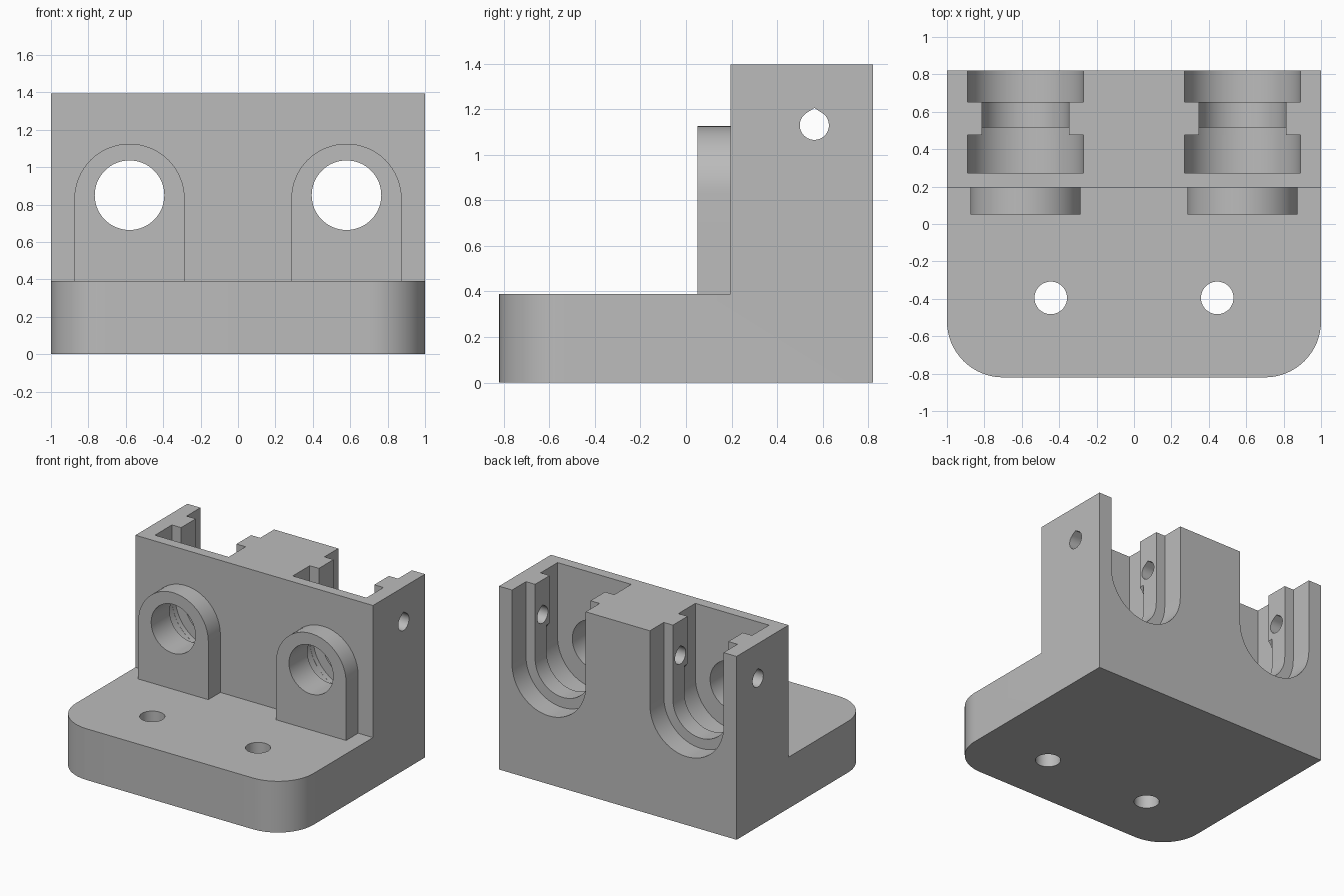
import bpy, bmesh
from math import sin, cos, pi, radians
from mathutils import Vector

cube = bpy.data.objects.get("Cube")
if cube:
    bpy.data.objects.remove(cube, do_unlink=True)

grey = bpy.data.materials.new("light grey")
grey.use_nodes = True
grey.diffuse_color = (0.5, 0.5, 0.5, 1)
grey.node_tree.nodes["Principled BSDF"].inputs["Base Color"].default_value = (0.5, 0.5, 0.5, 1)

BORE_X = 0.58      # sideways position of each bore
ARCH_Z = 0.83      # centre height of the arches


def arc(u, v, r, start, end, n=32):
    """Points on an arc, angles in degrees."""
    angles = [radians(start + (end - start) * i / n) for i in range(n + 1)]
    return [(u + r * cos(a), v + r * sin(a)) for a in angles]


def circle(u, v, r, n=64):
    return arc(u, v, r, 0, 360, n)[:-1]


def slot(u, r):
    """U-shaped outline, open far above the wall."""
    return arc(u, ARCH_Z, r, 180, 360) + [(u + r, 1.6), (u - r, 1.6)]


def prism(name, outline, axis, a, b):
    """Extrude a flat outline along an axis from a to b."""
    def place(u, v):
        return {"x": (a, u, v), "y": (u, a, v), "z": (u, v, a)}[axis]
    bm = bmesh.new()
    face = bm.faces.new([bm.verts.new(place(u, v)) for u, v in outline])
    out = bmesh.ops.extrude_face_region(bm, geom=[face])
    step = Vector([(b - a) if k == axis else 0 for k in "xyz"])
    bmesh.ops.translate(bm, vec=step, verts=[g for g in out["geom"] if isinstance(g, bmesh.types.BMVert)])
    bmesh.ops.recalc_face_normals(bm, faces=bm.faces)
    mesh = bpy.data.meshes.new(name)
    bm.to_mesh(mesh)
    bm.free()
    mesh.materials.append(grey)
    obj = bpy.data.objects.new(name, mesh)
    bpy.context.collection.objects.link(obj)
    return obj


def combine(target, tool, operation):
    """Apply a boolean and discard the tool."""
    mod = target.modifiers.new(operation.lower(), "BOOLEAN")
    mod.operation, mod.solver, mod.object = operation, "EXACT", tool
    bpy.context.view_layer.objects.active = target
    bpy.ops.object.modifier_apply(modifier=mod.name)
    bpy.data.objects.remove(tool, do_unlink=True)


# L-shaped body: foot plate and upright block
body = prism("mounting_bracket",
             [(-0.82, 0), (0.82, 0), (0.82, 1.395), (0.195, 1.395), (0.195, 0.39), (-0.82, 0.39)],
             "x", -1, 1)

# Rounded front corners of the foot plate
bm = bmesh.new()
bm.from_mesh(body.data)
corners = [e for e in bm.edges if all(v.co.y < -0.8 for v in e.verts)
           and abs(e.verts[0].co.z - e.verts[1].co.z) > 0.1]
bmesh.ops.bevel(bm, geom=corners, offset=0.3, segments=16, profile=0.5, affect="EDGES")
bm.to_mesh(body.data)
bm.free()

# Arched bosses on the front of the upright
for side in (-1, 1):
    x = side * BORE_X
    boss = prism("boss", arc(x, ARCH_Z, 0.295, 0, 180) + [(x - 0.295, 0.3), (x + 0.295, 0.3)],
                 "y", 0.05, 0.23)
    combine(body, boss, "UNION")

for side in (-1, 1):
    x = side * BORE_X
    cutters = [
        prism("front_pocket", slot(x, 0.31), "y", 0.273, 0.477),
        prism("rear_pocket", slot(x, 0.31), "y", 0.653, 0.95),
        prism("neck", slot(x, 0.233), "y", 0.46, 0.67),
        prism("undercut", circle(x, ARCH_Z, 0.309), "y", 0.46, 0.516),
        prism("bore", circle(x, 0.85, 0.186), "y", -0.05, 0.3),
        prism("screw_hole", circle(side * 0.445, -0.395, 0.087), "z", -0.1, 0.6),
    ]
    for cutter in cutters:
        combine(body, cutter, "DIFFERENCE")

# Teardrop cross pin hole through the full width
teardrop = arc(0.563, 1.129, 0.064, 123, 417) + [(0.563, 1.205)]
combine(body, prism("pin_hole", teardrop, "x", -1.2, 1.2), "DIFFERENCE")

# Smooth curved walls, keep edges crisp
bpy.ops.object.select_all(action="DESELECT")
body.select_set(True)
bpy.context.view_layer.objects.active = body
bpy.ops.object.shade_smooth_by_angle(angle=radians(25))
